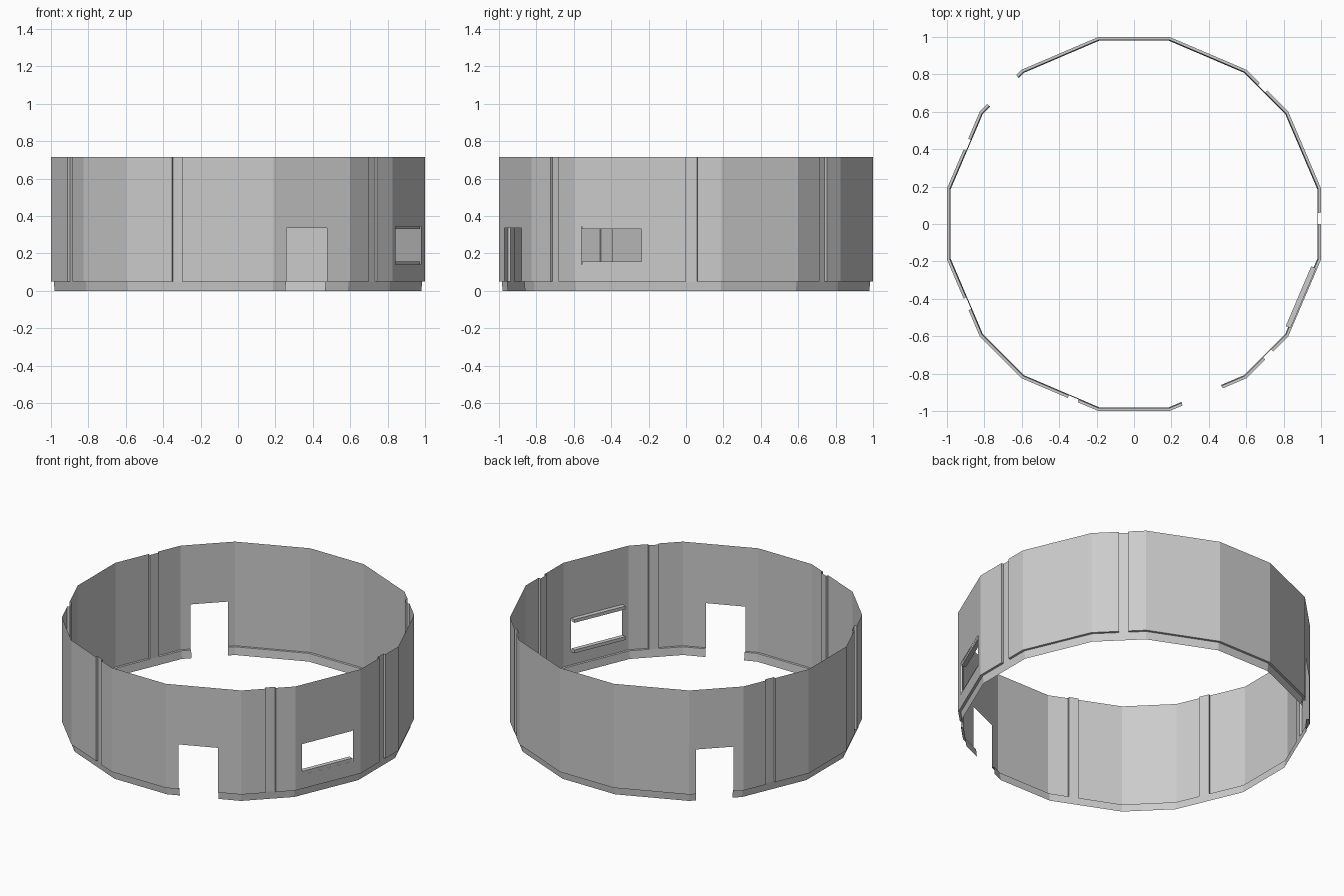
import bpy, bmesh
from mathutils import Vector

if "Cube" in bpy.data.objects:
    bpy.data.objects.remove(bpy.data.objects["Cube"])

TOP, STEP, INSET = 0.715, 0.05, 0.985

# Sixteen-sided outline, counter-clockwise, from one quarter repeated
quarter = [(1, 0.19), (0.825, 0.6), (0.6, 0.825), (0.19, 1)]
corners = []
for _ in range(4):
    corners += [Vector(p) for p in quarter]
    quarter = [(-y, x) for x, y in quarter]
corners = corners[-1:] + corners[:-1]      # first side faces +x

# Per side: (start, end) along the side
grooves = {0: (0.5, 0.66), 2: (0.5, 0.68), 7: (0.35, 0.49),
           9: (0.51, 0.66), 11: (0.6, 0.73), 14: (0.45, 0.64)}
# Per side: (start, end, bottom, top)
openings = {6: (0.13, 0.82, 0, 0.335), 13: (0.17, 0.695, 0, 0.335),
            15: (0.1, 0.88, 0.14, 0.345)}

grey = bpy.data.materials.new("light_grey")
grey.diffuse_color = (0.6, 0.6, 0.6, 1)
grey.use_nodes = True
grey.node_tree.nodes["Principled BSDF"].inputs["Base Color"].default_value = grey.diffuse_color


def on_side(side, t):
    return corners[side].lerp(corners[(side + 1) % 16], t)


def quad(bm, pts):
    bm.faces.new([bm.verts.new(p) for p in pts])


def upright(bm, a, b, z0, z1, low=1.0):
    """Vertical sheet from a to b; low pulls its bottom edge inward."""
    quad(bm, [(*(a * low), z0), (*(b * low), z0), (*b, z1), (*a, z1)])


def shelf(bm, a, b, c, d, z):
    quad(bm, [(*p, z) for p in (a, b, c, d)])


def finish(name, bm):
    bmesh.ops.remove_doubles(bm, verts=bm.verts, dist=0.0002)
    mesh = bpy.data.meshes.new(name)
    bm.to_mesh(mesh)
    bm.free()
    mesh.materials.append(grey)
    bpy.context.collection.objects.link(bpy.data.objects.new(name, mesh))


wall, band = bmesh.new(), bmesh.new()
for side in range(16):
    hole = openings.get(side)
    groove = grooves.get(side)
    cuts = [0, *(hole[:2] if hole else groove or ()), 1]
    for i, (t0, t1) in enumerate(zip(cuts, cuts[1:])):
        a, b = on_side(side, t0), on_side(side, t1)
        middle = len(cuts) == 4 and i == 1
        # Wall sheet, broken by doorways and window
        if middle and hole:
            upright(wall, a, b, hole[3], TOP)
            if hole[2] > 0:
                upright(wall, a, b, STEP, hole[2])
        elif middle:
            # Recessed groove with its two cheeks
            ia, ib = a * INSET, b * INSET
            upright(wall, ia, ib, STEP, TOP)
            upright(wall, a, ia, STEP, TOP)
            upright(wall, ib, b, STEP, TOP)
        else:
            upright(wall, a, b, STEP, TOP)
        # Set-back footing band and the step above it
        if not (middle and hole and hole[2] == 0):
            if not (middle and groove):
                shelf(band, a * INSET, a, b, b * INSET, STEP)
            upright(band, a * INSET, b * INSET, 0, STEP, 0.995)
finish("ring_wall", wall)
finish("footing_band", band)


# Window head and sill rails, set into the wall
def rail(name, z0, z1):
    bm = bmesh.new()
    t0, t1 = openings[15][:2]
    a, b = on_side(15, t0), on_side(15, t1)
    inward = Vector((a.y - b.y, b.x - a.x)).normalized()
    ring = [a + inward * 0.006, b + inward * 0.006,
            b + inward * 0.034, a + inward * 0.034]
    for k in range(4):
        upright(bm, ring[k], ring[(k + 1) % 4], z0, z1)
    shelf(bm, *ring, z1)
    shelf(bm, *reversed(ring), z0)
    finish(name, bm)


rail("window_sill", 0.137, 0.158)
rail("window_head", 0.332, 0.353)
